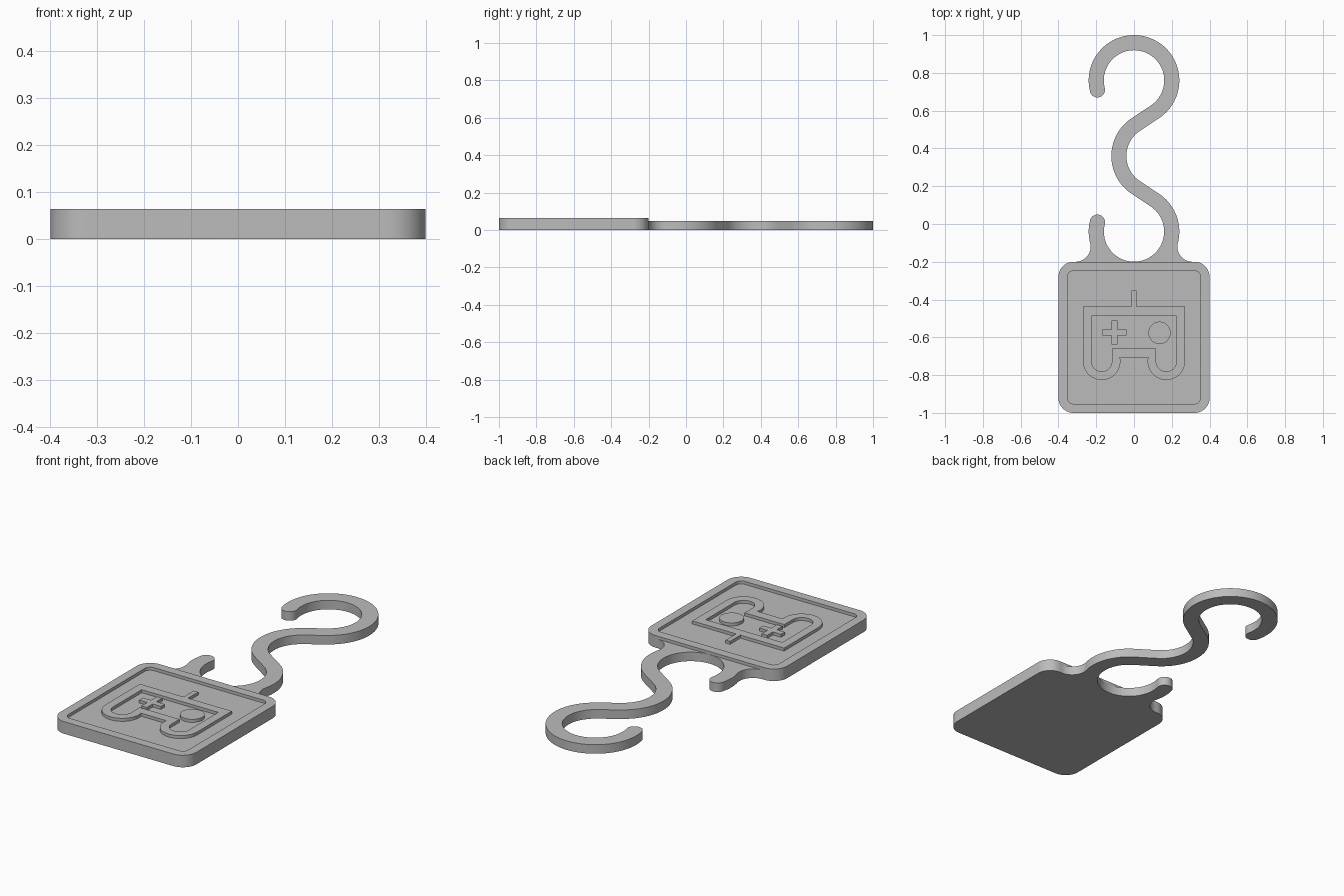
import bpy, bmesh
from math import sin, cos, radians, sqrt, atan2, degrees, acos, hypot

cube = bpy.data.objects.get("Cube")
if cube:
    bpy.data.objects.remove(cube, do_unlink=True)

FLOOR, TOP = 0.048, 0.064

grey = bpy.data.materials.new("plain_grey")
grey.use_nodes = True
grey.diffuse_color = (0.5, 0.5, 0.5, 1)
grey.node_tree.nodes["Principled BSDF"].inputs["Base Color"].default_value = (0.5, 0.5, 0.5, 1)


def arc(center, r, a0, a1):
    """Points along an arc, angles in degrees."""
    n = max(6, int(abs(a1 - a0) / 4))
    angles = [radians(a0 + (a1 - a0) * i / n) for i in range(n + 1)]
    return [(center[0] + r * cos(a), center[1] + r * sin(a)) for a in angles]


def polar(center, r, a):
    return (center[0] + r * cos(radians(a)), center[1] + r * sin(radians(a)))


def rounded_rect(cx, cy, half, r):
    k = half - r
    pts = []
    for i, (sx, sy) in enumerate(((1, 1), (-1, 1), (-1, -1), (1, -1))):
        pts += arc((cx + sx * k, cy + sy * k), r, 90 * i, 90 * i + 90)
    return pts


def mirrored(half):
    """Close a right-hand half outline with its mirror image."""
    return half + [(-x, y) for x, y in reversed(half)]


def prism(name, loops, z0, z1):
    """Solid from closed outlines; inner outlines become holes."""
    curve = bpy.data.curves.new(name, 'CURVE')
    curve.dimensions, curve.fill_mode = '2D', 'BOTH'
    curve.extrude = (z1 - z0) / 2
    for pts in loops:
        sp = curve.splines.new('POLY')
        sp.points.add(len(pts) - 1)
        for p, (x, y) in zip(sp.points, pts):
            p.co = (x, y, 0, 1)
        sp.use_cyclic_u = True
    tmp = bpy.data.objects.new(name, curve)
    bpy.context.collection.objects.link(tmp)
    bpy.context.view_layer.update()
    mesh = bpy.data.meshes.new_from_object(
        tmp.evaluated_get(bpy.context.evaluated_depsgraph_get()))
    bpy.data.objects.remove(tmp, do_unlink=True)
    bpy.data.curves.remove(curve)
    bm = bmesh.new()
    bm.from_mesh(mesh)
    bmesh.ops.remove_doubles(bm, verts=bm.verts, dist=1e-5)
    bmesh.ops.translate(bm, verts=bm.verts, vec=(0, 0, (z0 + z1) / 2))
    bmesh.ops.recalc_face_normals(bm, faces=bm.faces)
    bm.to_mesh(mesh)
    bm.free()
    mesh.materials.clear()
    mesh.materials.append(grey)
    ob = bpy.data.objects.new(name, mesh)
    bpy.context.collection.objects.link(ob)
    return ob


def select(ob):
    bpy.ops.object.select_all(action='DESELECT')
    ob.select_set(True)
    bpy.context.view_layer.objects.active = ob


def combine(ob, other, operation):
    mod = ob.modifiers.new("combine", 'BOOLEAN')
    mod.operation, mod.object, mod.solver = operation, other, 'EXACT'
    select(ob)
    bpy.ops.object.modifier_apply(modifier=mod.name)
    bpy.data.objects.remove(other, do_unlink=True)


# Tag plate with a sunken panel inside a raised rim
plate = prism("tag_with_hook", [rounded_rect(0, -0.6, 0.4, 0.08)], 0, TOP)
recess = prism("recess_cutter", [rounded_rect(0, -0.6, 0.352, 0.032)], FLOOR, TOP + 0.05)
combine(plate, recess, 'DIFFERENCE')

# Hook: three tangent arcs of equal width, rounded ends, fillets at the plate
top_c, mid_c, low_c = (0, 0.76), (0.12, 0.36), (0, -0.04)
R, W, FIL = 0.2, 0.04, 0.08
big, small = R + W, R - W
dx, dy = mid_c[0], mid_c[1] - top_c[1]
t = -degrees(atan2(dy, dx)) - degrees(acos(2 * R / hypot(dx, dy)))
fx = sqrt((big + FIL) ** 2 - FIL ** 2)
e = degrees(atan2(FIL, fx))
hook_pts = (
    [(fx, -0.22)]
    + arc((fx, -0.12), FIL, 270, 180 - e)
    + arc(low_c, big, -e, t)
    + arc(mid_c, small, 180 + t, 180 - t)
    + arc(top_c, big, -t, 180 + e)
    + arc(polar(top_c, R, 180 + e), W, 180 + e, 360 + e)
    + arc(top_c, small, 180 + e, -t)
    + arc(mid_c, big, 180 - t, 180 + t)
    + arc(low_c, small - 0.0005, t, -180 - e)
    + arc(polar(low_c, R, 180 - e), W, -e, 180 - e)
    + arc(low_c, big, 180 - e, 180 + e)
    + arc((-fx, -0.12), FIL, e, -90)
    + [(-fx, -0.22)])
hook = prism("hook", [hook_pts], 0, FLOOR)
combine(plate, hook, 'UNION')

# Raised gamepad outline with a cable stub
grip = (0.171, -0.727)
outer = ([(0.013, -0.352), (0.013, -0.438), (0.27, -0.438)]
         + arc(grip, 0.099, 0, -190) + [(0.076, -0.708)])
inner = ([(0.225, -0.487)] + arc((0.171, -0.727), 0.054, 0, -180)
         + [(0.117, -0.658)])
gamepad = prism("gamepad_outline", [mirrored(outer), mirrored(inner)], FLOOR - 0.01, TOP)

# Direction pad and round button
a, b = 0.064, 0.016
arm = [(b, a), (b, b), (a, b)]
quarter = arm + [(x, -y) for x, y in reversed(arm)]
cross = [(x - 0.104, y - 0.574) for x, y in mirrored(quarter)]
pad = prism("direction_pad", [cross], FLOOR - 0.01, TOP)
button = prism("round_button", [arc((0.135, -0.576), 0.059, 0, 360)[:-1]], FLOOR - 0.01, TOP)

for ob in (plate, gamepad, pad, button):
    select(ob)
    bpy.ops.object.shade_smooth_by_angle(angle=radians(30))
